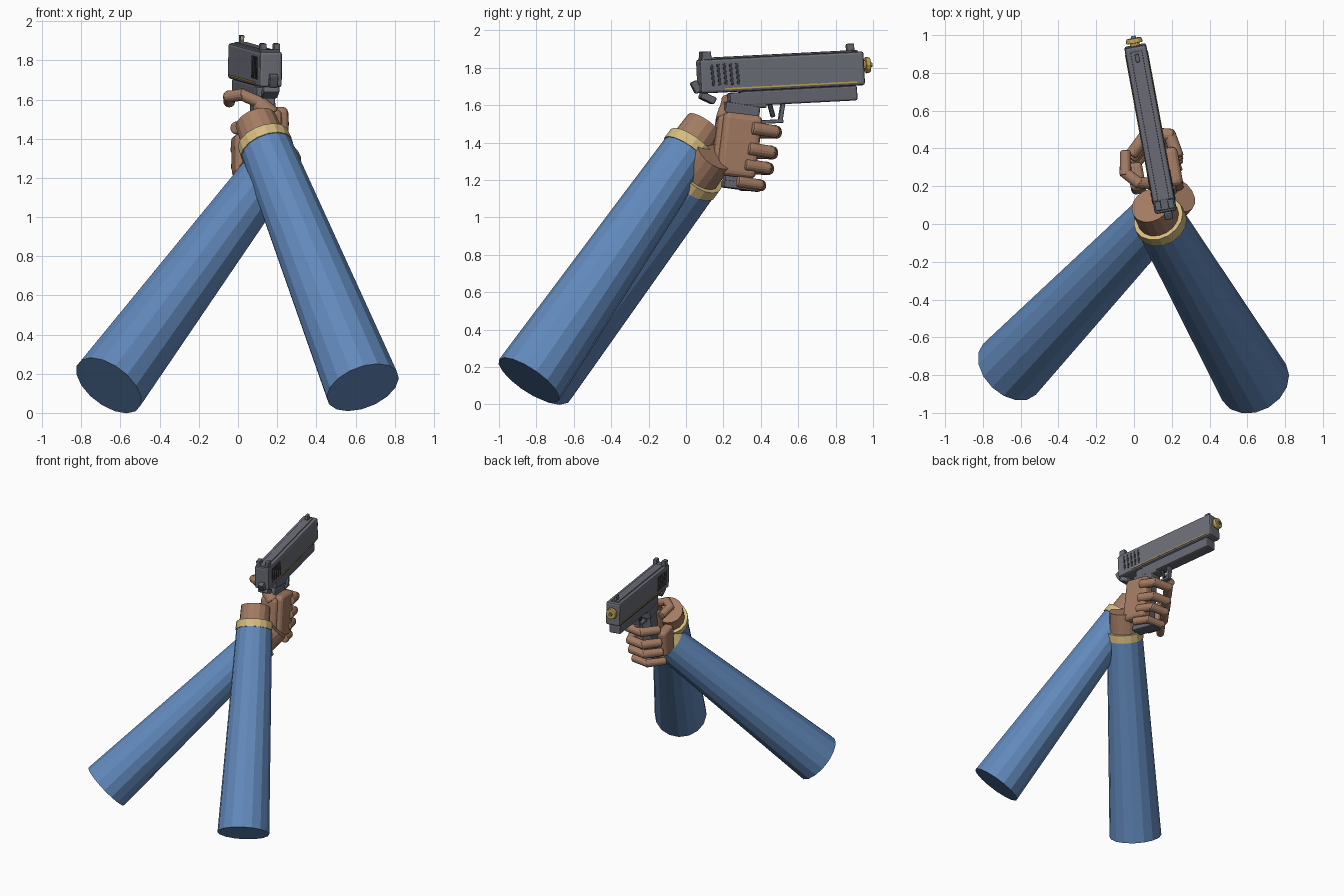
import bpy, bmesh, math
from mathutils import Vector, Matrix

cube = bpy.data.objects.get("Cube")
if cube:
    bpy.data.objects.remove(cube, do_unlink=True)


def material(name, r, g, b):
    m = bpy.data.materials.new(name)
    m.use_nodes = True
    m.diffuse_color = (r, g, b, 1)
    m.node_tree.nodes["Principled BSDF"].inputs["Base Color"].default_value = (r, g, b, 1)
    return m


BLUE = material("sleeve blue", .12, .25, .5)
SKIN = material("skin brown", .37, .2, .125)
CUFF = material("cuff cream", .66, .5, .22)
STEEL = material("slide grey", .15, .155, .185)
FRAME = material("frame grey", .13, .135, .165)
DARK = material("dark grey", .04, .042, .05)
GOLD = material("gold", .55, .36, .08)
GLOW = material("muzzle blue", .05, .28, .45)

# Aim frame: x sideways, y along the barrel, z up
AIM = (Matrix.Translation((.087, .505, 1.78))
       @ Matrix.Rotation(math.radians(10.5), 4, 'Z')
       @ Matrix.Rotation(math.radians(2.9), 4, 'X'))


def finish(name, bm, mat, matrix, bevel=0, segments=2):
    me = bpy.data.meshes.new(name)
    bm.to_mesh(me)
    bm.free()
    me.materials.append(mat)
    ob = bpy.data.objects.new(name, me)
    ob.matrix_world = matrix
    bpy.context.collection.objects.link(ob)
    if bevel:
        mod = ob.modifiers.new("bevel", 'BEVEL')
        mod.width, mod.segments = bevel, segments
    return ob


def box(name, center, size, mat, bevel=.008, tilt=0, frame=AIM, segments=2):
    bm = bmesh.new()
    bmesh.ops.create_cube(bm, size=1, matrix=Matrix.Diagonal((*size, 1)))
    place = frame @ Matrix.Translation(center) @ Matrix.Rotation(math.radians(tilt), 4, 'X')
    return finish(name, bm, mat, place, bevel, segments)


def rod(name, a, b, r1, r2, mat, sides=16, bevel=0, frame=Matrix()):
    a, b = Vector(a), Vector(b)
    bm = bmesh.new()
    bmesh.ops.create_cone(bm, cap_ends=True, segments=sides, radius1=r1, radius2=r2,
                          depth=(b - a).length)
    turn = (b - a).to_track_quat('Z', 'Y').to_matrix().to_4x4()
    return finish(name, bm, mat, frame @ Matrix.Translation((a + b) / 2) @ turn, bevel)


def finger(name, points, radius):
    # Overlapping rounded segments, one per bone
    for i, (a, b) in enumerate(zip(points, points[1:])):
        a, b = Vector(a), Vector(b)
        reach = (b - a).normalized() * radius * .55
        rod(f"{name}_{i + 1}", a - reach, b + reach, radius, radius * .94, SKIN, 8, radius * .4)


# Arms: tapered sleeve, cuff band and bare wrist
for side, foot, cuff, wrist in (
        ("left", (.637, -.84, .13), (.138, .015, 1.37), (.09, .1, 1.49)),
        ("right", (-.66, -.77, .14), (.14, .06, 1.21), (.23, .155, 1.335))):
    axis = (Vector(cuff) - Vector(foot)).normalized()
    cuff = Vector(cuff)
    rod(side + "_sleeve", foot, cuff, .194, .133, BLUE)
    rod(side + "_cuff", cuff - axis * .03, cuff + axis * .03, .14, .137, CUFF)
    rod(side + "_wrist", cuff, wrist, .115, .108, SKIN)

# Slide with raised top rib
box("slide", (0, 0, -.005), (.118, .895, .182), STEEL, .014)
box("slide_rib", (0, 0, .088), (.062, .84, .012), STEEL, .004)

# Side details on both faces of the slide
for s, side in ((-1, "right"), (1, "left")):
    box(side + "_gold_line", (s * .059, .045, -.077), (.006, .72, .008), GOLD, 0)
    for i in range(5):
        box(f"{side}_serration_{i + 1}", (s * .059, -.38 + i * .034, 0),
            (.008, .015, .115), DARK, .002, 3)
    box(side + "_rear_sight", (s * .035, -.405, .105), (.032, .05, .045), FRAME, .005)
box("rear_sight_base", (0, -.405, .088), (.1, .055, .018), FRAME, .004)
box("front_sight", (0, .385, .107), (.022, .042, .045), FRAME, .004)
box("front_sight_dot", (0, .363, .116), (.014, .004, .016), GOLD, 0)

# Muzzle
rod("barrel", (0, .43, .01), (0, .472, .01), .026, .026, GOLD, 12, 0, AIM)
rod("muzzle_ring", (0, .462, .01), (0, .488, .01), .045, .04, GOLD, 12, .004, AIM)
rod("muzzle_core", (0, .47, .01), (0, .5, .01), .017, .012, GLOW, 12, 0, AIM)

# Hammer and tail
box("hammer", (.01, -.465, -.06), (.045, .04, .065), FRAME, .008, 25)
box("tail", (.005, -.405, -.122), (.085, .085, .04), FRAME, .01, -28)

# Frame, grip and trigger guard
box("dust_cover", (0, .087, -.135), (.092, .635, .08), FRAME, .01)
box("frame_neck", (0, -.19, -.145), (.088, .2, .09), FRAME, .01)
box("grip_shoulder", (0, -.225, -.2), (.1, .19, .075), FRAME, .012, -12)
box("grip", (0, -.245, -.39), (.088, .145, .41), FRAME, .015, -7)
box("magazine_base", (0, -.245, -.6), (.098, .2, .042), FRAME, .01, -10)
box("trigger", (0, -.06, -.205), (.02, .025, .075), DARK, .005, 12)
box("guard_front", (0, -.005, -.215), (.04, .022, .105), FRAME, .005, -12)
box("guard_bottom", (0, -.07, -.265), (.04, .14, .02), FRAME, .005)

# Hand: palm, heel and thumb web around the grip
WORLD = Matrix.Translation((.2, .285, 1.385)) @ Matrix.Rotation(math.radians(10), 4, 'Z')
box("palm", (0, 0, 0), (.095, .21, .34), SKIN, .03, -7, WORLD, 3)
box("palm_back", (-.06, -.075, .02), (.14, .1, .29), SKIN, .03, -7, WORLD, 3)
box("palm_heel", (-.19, -.01, -.07), (.08, .15, .21), SKIN, .025, -7, WORLD, 3)
rod("thumb_web", (.17, .21, 1.51), (.1, .22, 1.59), .06, .045, SKIN, 8, .018)
finger("thumb", ((.12, .21, 1.58), (.02, .22, 1.625), (-.045, .27, 1.615), (-.045, .37, 1.59)), .034)

# Four fingers curling round the front, stepping back towards the little finger
for name, y, z, r in (("index_finger", .48, 1.46, .038), ("middle_finger", .46, 1.35, .038),
                      ("ring_finger", .44, 1.265, .036), ("little_finger", .4, 1.175, .033)):
    finger(name, ((.225, y - .11, z + .015), (.19, y - .01, z), (.07, y, z - .005),
                  (-.005, y - .1, z - .005)), r)
